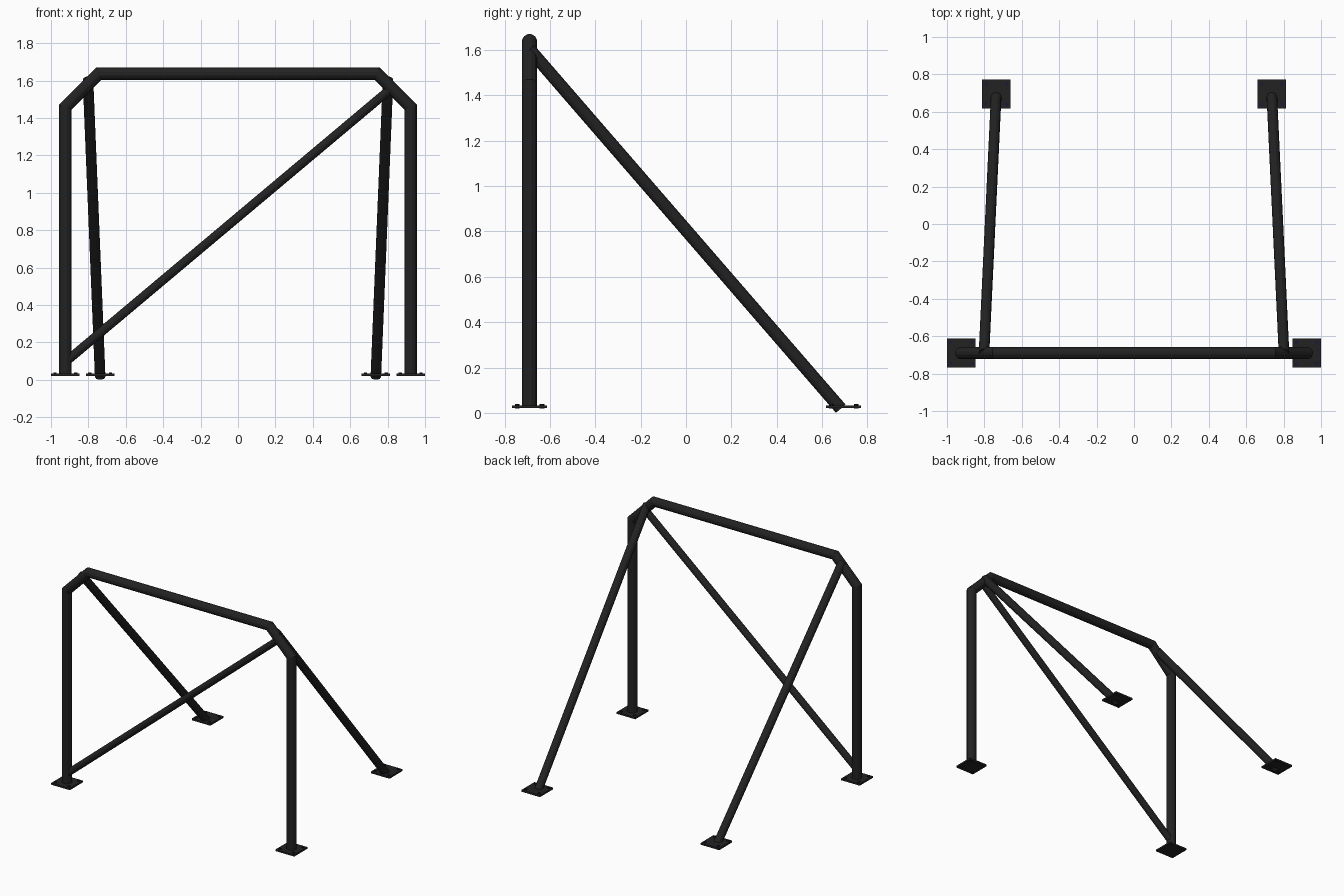
import bpy
import bmesh
from mathutils import Vector

if "Cube" in bpy.data.objects:
    bpy.data.objects.remove(bpy.data.objects["Cube"])


def make_material(name, color):
    mat = bpy.data.materials.new(name)
    mat.use_nodes = True
    mat.diffuse_color = color
    mat.node_tree.nodes["Principled BSDF"].inputs["Base Color"].default_value = color
    return mat


black = make_material("black_paint", (0.016, 0.016, 0.016, 1))
bolt_blue = make_material("dark_blue_steel", (0.01, 0.01, 0.04, 1))
SIDES = 12
HOOP_Y = -0.69


def finish(bm, name, mat):
    bmesh.ops.recalc_face_normals(bm, faces=bm.faces)
    mesh = bpy.data.meshes.new(name)
    bm.to_mesh(mesh)
    bm.free()
    mesh.materials.append(mat)
    obj = bpy.data.objects.new(name, mesh)
    bpy.context.collection.objects.link(obj)
    return obj


def tube(name, points, radius):
    """Capped tube with mitred corners, for a path in one upright plane."""
    from math import cos, sin, tau
    pts = [Vector(p) for p in points]
    first = (pts[1] - pts[0]).normalized()
    side = Vector((0, 1, 0)) if abs(first.y) < 0.01 else Vector((1, 0, 0))
    bm = bmesh.new()
    rings = []
    for i, p in enumerate(pts):
        d_in = (p - pts[i - 1]).normalized() if i else first
        d_out = (pts[i + 1] - p).normalized() if i < len(pts) - 1 else d_in
        tangent = (d_in + d_out).normalized()
        u = (side - tangent * side.dot(tangent)).normalized()
        v = tangent.cross(u) / tangent.dot(d_in)
        rings.append([bm.verts.new(p + radius * (u * cos(tau * (k + 0.5) / SIDES)
                                                 + v * sin(tau * (k + 0.5) / SIDES)))
                      for k in range(SIDES)])
    for a, b in zip(rings, rings[1:]):
        for k in range(SIDES):
            n = (k + 1) % SIDES
            bm.faces.new((a[k], a[n], b[n], b[k]))
    bm.faces.new(rings[0])
    bm.faces.new(rings[-1])
    return finish(bm, name, black)


def foot(name, x, y):
    # Square mounting plate
    bm = bmesh.new()
    bmesh.ops.create_cube(bm, size=1)
    bmesh.ops.scale(bm, vec=(0.153, 0.153, 0.013), verts=bm.verts)
    bmesh.ops.translate(bm, vec=(x, y, 0.027), verts=bm.verts)
    finish(bm, name + "_plate", black)
    # Bolt heads at the plate corners
    bm = bmesh.new()
    for sx in (-1, 1):
        for sy in (-1, 1):
            made = bmesh.ops.create_cone(bm, cap_ends=True, segments=6,
                                         radius1=0.01, radius2=0.01, depth=0.02)
            bmesh.ops.translate(bm, vec=(x + sx * 0.055, y + sy * 0.055, 0.03),
                                verts=made["verts"])
    finish(bm, name + "_bolts", bolt_blue)


# Main hoop
half = [(0.923, 0.03), (0.923, 1.457), (0.744, 1.637)]
path = [(-x, HOOP_Y, z) for x, z in half] + [(x, HOOP_Y, z) for x, z in reversed(half)]
tube("main_hoop", path, 0.034)

# Diagonal brace across the hoop
tube("diagonal_brace", [(-0.923, HOOP_Y, 0.095), (0.81, HOOP_Y, 1.55)], 0.025)

# Rear stays and feet
for label, s in (("left", 1), ("right", -1)):
    tube(label + "_rear_stay", [(s * 0.802, HOOP_Y, 1.603), (s * 0.737, 0.682, 0.019)], 0.029)
    foot(label + "_front_foot", s * 0.923, HOOP_Y)
    foot(label + "_rear_foot", s * 0.737, 0.695)
